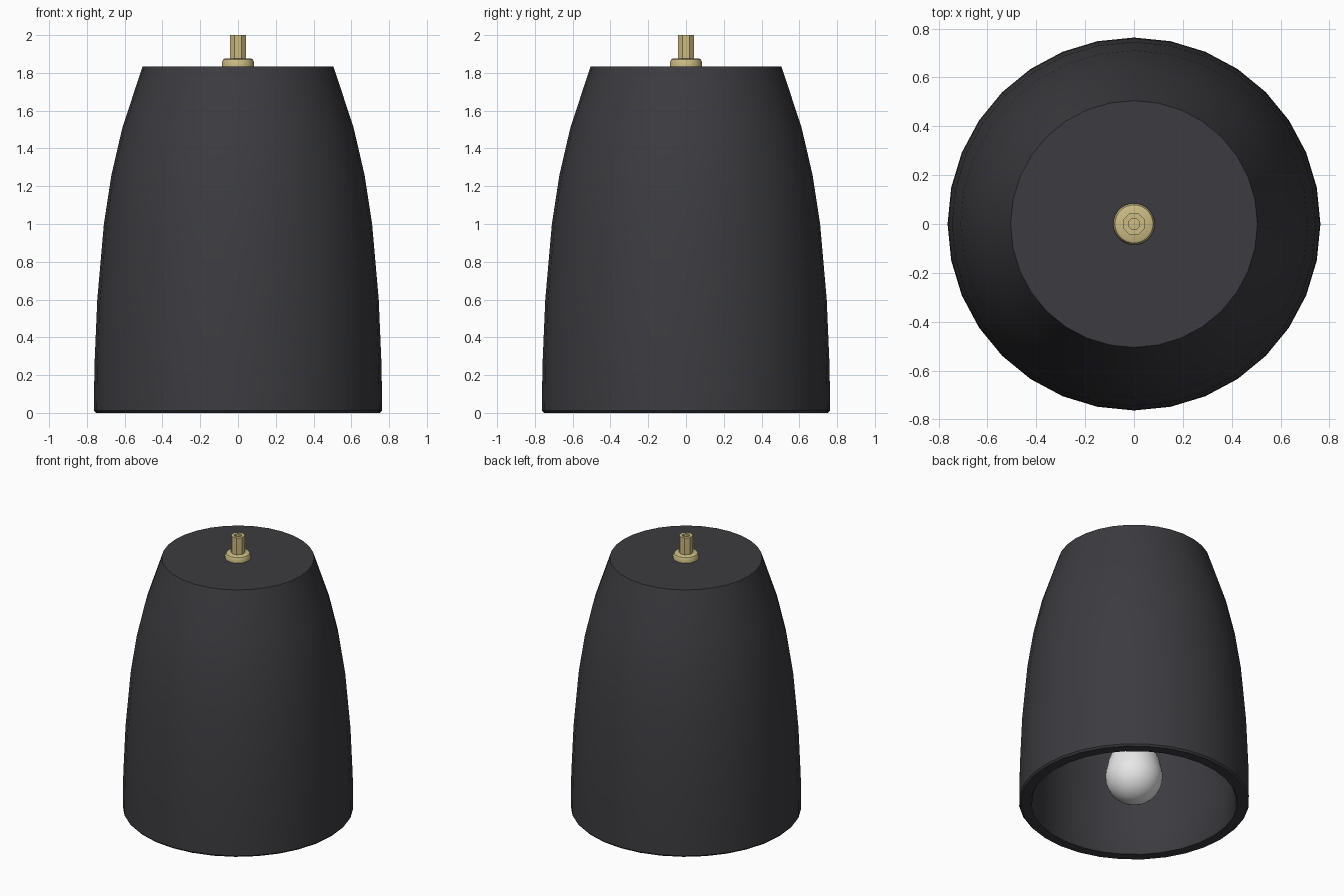
import bpy, bmesh, math

if "Cube" in bpy.data.objects:
    bpy.data.objects.remove(bpy.data.objects["Cube"])


def material(name, rgb):
    m = bpy.data.materials.new(name)
    m.diffuse_color = (*rgb, 1)
    m.use_nodes = True
    m.node_tree.nodes["Principled BSDF"].inputs["Base Color"].default_value = m.diffuse_color
    return m


DARK = material("charcoal", (0.045, 0.045, 0.052))
BRASS = material("pale brass", (0.60, 0.50, 0.23))
GLASS = material("white glass", (0.80, 0.80, 0.80))


def lathe(name, profile, sides, mat, closed=False, turn=0.0, angle=35):
    """Spin (radius, z) points round z; radius 0 makes a pole."""
    bm = bmesh.new()
    rings = []
    for r, z in profile:
        if r == 0:
            rings.append([bm.verts.new((0, 0, z))] * sides)
        else:
            rings.append([bm.verts.new((r * math.cos(turn + 2 * math.pi * i / sides),
                                        r * math.sin(turn + 2 * math.pi * i / sides), z))
                          for i in range(sides)])
    pairs = list(zip(rings, rings[1:]))
    if closed:
        pairs.append((rings[-1], rings[0]))
    for a, b in pairs:
        for i in range(sides):
            j = (i + 1) % sides
            bm.faces.new(list(dict.fromkeys((a[i], a[j], b[j], b[i]))))
    bmesh.ops.recalc_face_normals(bm, faces=bm.faces)
    mesh = bpy.data.meshes.new(name)
    bm.to_mesh(mesh)
    bm.free()
    mesh.materials.append(mat)
    ob = bpy.data.objects.new(name, mesh)
    bpy.context.collection.objects.link(ob)
    bpy.ops.object.select_all(action='DESELECT')
    ob.select_set(True)
    bpy.context.view_layer.objects.active = ob
    bpy.ops.object.shade_smooth_by_angle(angle=math.radians(angle))
    return ob


# Bell shade: outer wall, then the inner wall back down to the rim
outer = [(0.752, 0), (0.763, 0.012), (0.76, 0.25), (0.745, 0.6), (0.71, 1.0),
         (0.67, 1.26), (0.612, 1.51), (0.505, 1.835)]
inner = [(0.45, 1.75), (0.53, 1.48), (0.586, 1.24), (0.625, 0.99), (0.66, 0.6),
         (0.674, 0.25), (0.677, 0.012), (0.685, 0)]
lathe("shade", outer + [(0, 1.835)], 32, DARK)
lathe("shade_lining", [(0, 1.75)] + inner + [(0.752, 0)], 32, DARK)
# The lining is an open cup, so make sure it faces the lamp axis
lining = bpy.data.objects["shade_lining"].data
if lining.polygons[0].normal.z > 0:
    lining.flip_normals()

# Brass collar and hollow stem on top of the shade
lathe("collar", [(0, 1.83), (0.085, 1.83), (0.085, 1.857), (0.078, 1.872),
                 (0.066, 1.877), (0, 1.877)], 32, BRASS)
lathe("stem", [(0.047, 0.84), (0.047, 2.0), (0.025, 2.0), (0.025, 0.84)], 8, BRASS,
      closed=True, turn=math.pi / 8)

# Socket holding the bulb inside the shade
lathe("socket", [(0, 0.55), (0.09, 0.55), (0.10, 0.57), (0.10, 0.84),
                 (0.07, 0.88), (0, 0.88)], 24, BRASS)

# Bulb: round bottom with a tapering neck
bulb = [(0, 0.01)]
for k in range(1, 11):
    t = math.radians(-90 + 11 * k)
    bulb.append((0.19 * math.cos(t), 0.2 + 0.19 * math.sin(t)))
bulb += [(0.172, 0.305), (0.148, 0.37), (0.115, 0.44), (0.092, 0.51), (0.085, 0.58), (0, 0.58)]
lathe("bulb", bulb, 32, GLASS)
